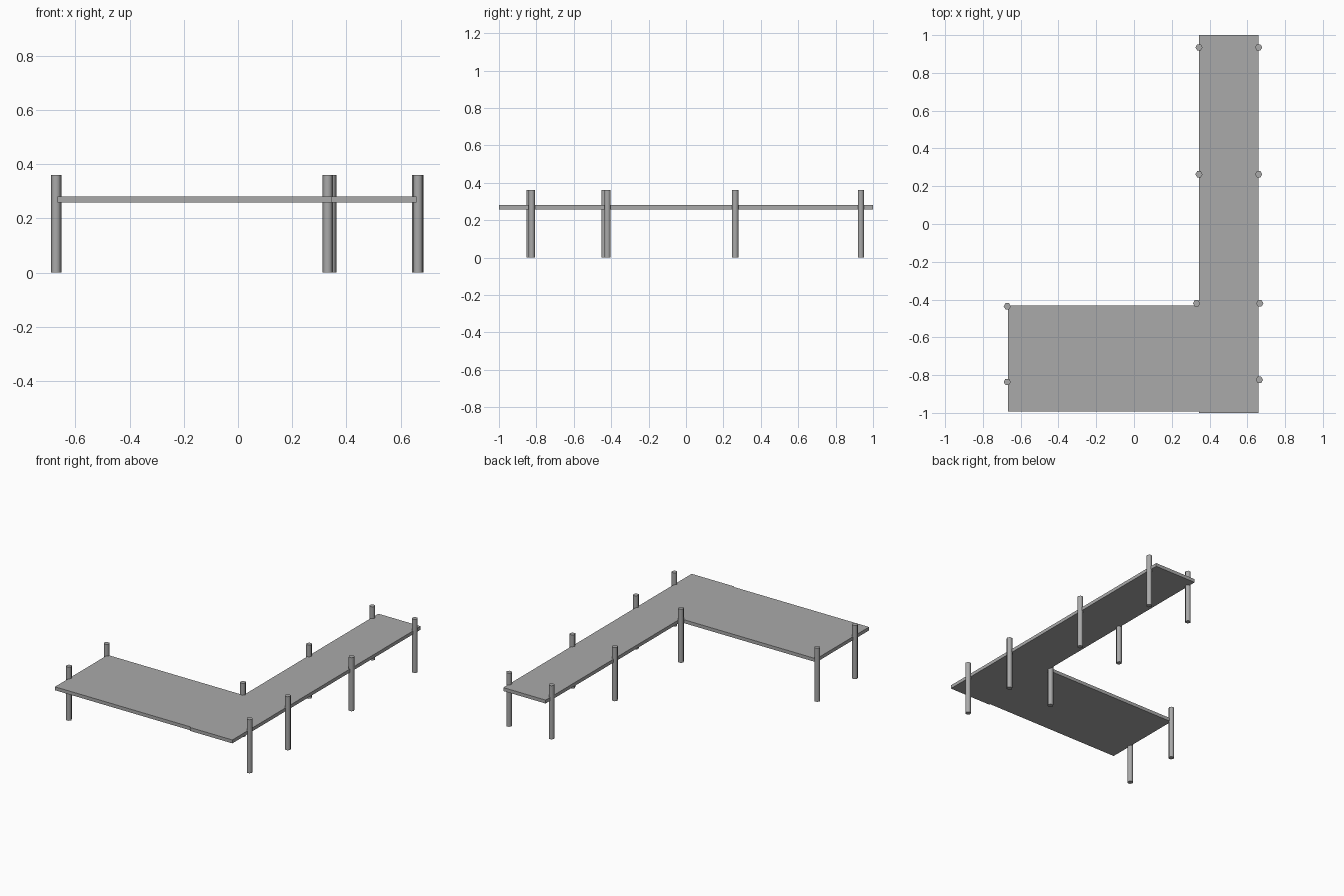
import bpy, bmesh
from math import radians

cube = bpy.data.objects.get("Cube")
if cube:
    bpy.data.objects.remove(cube, do_unlink=True)

grey = bpy.data.materials.new("plain_grey")
grey.use_nodes = True
grey.diffuse_color = (0.4, 0.4, 0.4, 1)
grey.node_tree.nodes["Principled BSDF"].inputs["Base Color"].default_value = (0.4, 0.4, 0.4, 1)

POST_HEIGHT, POST_RADIUS = 0.36, 0.019
DECK_BOTTOM, DECK_THICKNESS = 0.258, 0.023

# L-shaped deck: long walkway with a wide platform at its front end
outline = [(0.343, -1), (0.658, -1), (0.658, 1), (0.343, 1),
           (0.343, -0.432), (-0.666, -0.432), (-0.666, -0.992), (0.343, -0.992)]
bm = bmesh.new()
base = bm.faces.new([bm.verts.new((x, y, DECK_BOTTOM)) for x, y in outline])
top = bmesh.ops.extrude_face_region(bm, geom=[base])["geom"]
bmesh.ops.translate(bm, vec=(0, 0, DECK_THICKNESS),
                    verts=[v for v in top if isinstance(v, bmesh.types.BMVert)])
bmesh.ops.recalc_face_normals(bm, faces=bm.faces)
mesh = bpy.data.meshes.new("deck")
bm.to_mesh(mesh)
bm.free()
deck = bpy.data.objects.new("deck", mesh)
bpy.context.collection.objects.link(deck)
mesh.materials.append(grey)


def add_post(name, x, y):
    """Six-sided mooring post with points along x."""
    bpy.ops.mesh.primitive_cylinder_add(
        vertices=6, radius=POST_RADIUS, depth=POST_HEIGHT,
        location=(x, y, POST_HEIGHT / 2), rotation=(0, 0, radians(30)))
    post = bpy.context.object
    post.name = name
    post.data.materials.append(grey)
    bpy.ops.object.shade_smooth_by_angle(angle=radians(65))


# Post pairs along the walkway
for label, y in (("back", 0.935), ("middle", 0.263)):
    add_post(f"{label}_right_post", 0.344, y)
    add_post(f"{label}_left_post", 0.66, y)

# Corner and platform posts
add_post("inner_corner_post", 0.331, -0.42)
add_post("outer_corner_post", 0.666, -0.42)
add_post("front_left_post", 0.664, -0.825)
add_post("platform_back_post", -0.671, -0.436)
add_post("platform_front_post", -0.671, -0.836)
